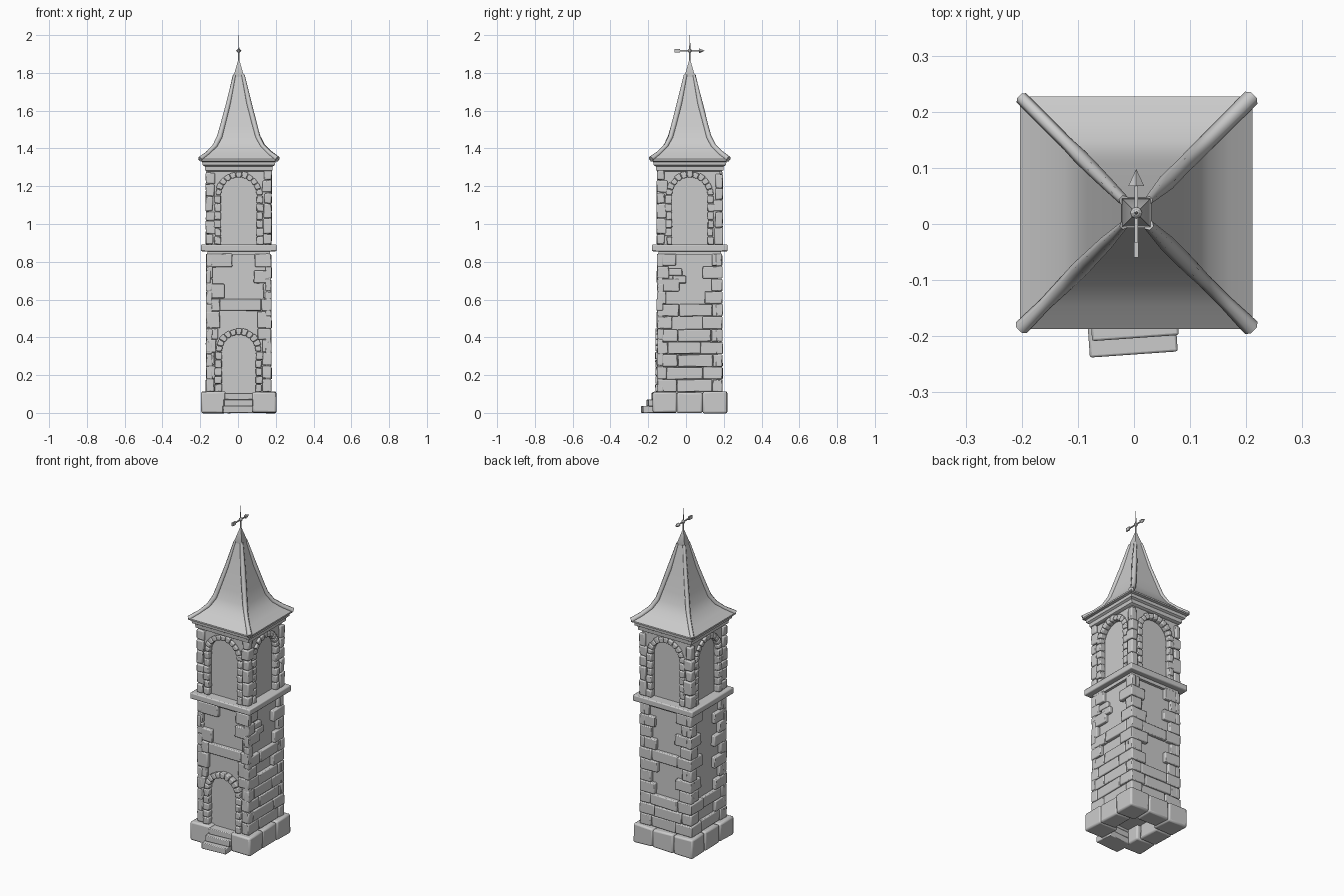
import bpy, bmesh, math, random
from mathutils import Matrix, Vector

if "Cube" in bpy.data.objects:
    bpy.data.objects.remove(bpy.data.objects["Cube"])

random.seed(4)
CX, CY = 0.004, 0.02
CORNERS = ((-1, -1), (1, -1), (1, 1), (-1, 1))
stone = bpy.data.materials.new("grey stone")
stone.diffuse_color = (0.6, 0.6, 0.6, 1)
stone.use_nodes = True
stone.node_tree.nodes["Principled BSDF"].inputs["Base Color"].default_value = stone.diffuse_color


def finish(bm, name, bevel=0.0, smooth=True):
    bmesh.ops.recalc_face_normals(bm, faces=bm.faces)
    me = bpy.data.meshes.new(name)
    bm.to_mesh(me)
    bm.free()
    ob = bpy.data.objects.new(name, me)
    bpy.context.collection.objects.link(ob)
    me.materials.append(stone)
    if bevel:
        m = ob.modifiers.new("worn edges", 'BEVEL')
        m.width, m.segments, m.limit_method = bevel, 2, 'ANGLE'
    if smooth:
        bpy.context.view_layer.objects.active = ob
        ob.select_set(True)
        bpy.ops.object.shade_smooth_by_angle(angle=math.radians(40))
        ob.select_set(False)
    return ob


def side(k):
    # Local frame of one wall: x along it, -y outwards
    return Matrix.Translation((CX, CY, 0)) @ Matrix.Rotation(k * math.pi / 2, 4, 'Z')


def block(bm, x0, x1, y0, y1, z0, z1, m=side(0), jit=0.0):
    for v in bmesh.ops.create_cube(bm, size=1)['verts']:
        p = Vector(((x0 + x1) / 2 + v.co.x * (x1 - x0), (y0 + y1) / 2 + v.co.y * (y1 - y0),
                    (z0 + z1) / 2 + v.co.z * (z1 - z0)))
        p += Vector([random.uniform(-jit, jit) for _ in range(3)])
        v.co = m @ p


def box_part(name, h, z0, z1, bevel=0.0):
    bm = bmesh.new()
    block(bm, -h, h, -h, h, z0, z1)
    return finish(bm, name, bevel)


def loft(name, rings):
    # Square rings (half width, height) joined into a closed body
    bm = bmesh.new()
    prev = None
    for h, z in rings:
        cur = [bm.verts.new((CX + sx * h, CY + sy * h, z)) for sx, sy in CORNERS]
        if prev:
            for i in range(4):
                j = (i + 1) % 4
                bm.faces.new((prev[i], prev[j], cur[j], cur[i]))
        else:
            bm.faces.new(cur[::-1])
        prev = cur
    bm.faces.new(prev)
    return finish(bm, name)


def arch_ring(bm, m, r0, r1, zbase, zspring, y0, y1, jambs, wedges):
    # Stones around an arched opening
    dz = (zspring - zbase) / jambs
    for s in (-1, 1):
        for i in range(jambs):
            a, b = sorted((s * r0, s * (r1 + random.uniform(-0.004, 0.008))))
            block(bm, a, b, y0, y1, zbase + i * dz, zbase + (i + 1) * dz - 0.003, m, 0.002)
    for i in range(wedges):
        a0, a1 = math.pi * (i + 0.04) / wedges, math.pi * (i + 0.96) / wedges
        ro = r1 + random.uniform(-0.003, 0.004)
        q = [(math.cos(a) * r, zspring + math.sin(a) * r)
             for r, a in ((r0, a0), (ro, a0), (ro, a1), (r0, a1))]
        vs = [[bm.verts.new(m @ Vector((x, y, z))) for x, z in q] for y in (y0, y1)]
        bm.faces.new(vs[0])
        bm.faces.new(vs[1][::-1])
        for j in range(4):
            n = (j + 1) % 4
            bm.faces.new((vs[0][j], vs[0][n], vs[1][n], vs[1][j]))


# Plinth: ring of big blocks, with a gap at the front for the steps
bm = bmesh.new()
for k in range(4):
    block(bm, -0.198, -0.07, -0.198, -0.07, 0, 0.112, side(k), 0.003)
    if k:
        block(bm, -0.068, 0.068, -0.196, -0.09, 0, 0.11, side(k), 0.003)
finish(bm, "plinth_blocks", 0.01)

# Entrance steps
bm = bmesh.new()
turn = Matrix.Rotation(math.radians(4), 4, 'Z')
for i, front in enumerate((-0.232, -0.203, -0.178)):
    block(bm, -0.095 + i * .006, 0.062 + i * .004, front, -0.12, i * .035, i * .035 + .036, turn)
finish(bm, "entrance_steps", 0.004)

# Plain inner walls
box_part("shaft_core", 0.15, 0.085, 0.87)
box_part("belfry_core", 0.14, 0.87, 1.31)

# Shaft masonry: corner stones on every course, full courses where the gap is filled
W = 0.172


def course(bm, k, z0, z1, left, right, full):
    spans = [(-W, left), (right, W)]
    if full:
        spans.append((left + .002, right - .002))
    for a, b in spans:
        block(bm, a, b, -W - random.uniform(-0.003, 0.003), -0.14, z0, z1 - .003, side(k), 0.002)


bm = bmesh.new()
for i in range(4):
    course(bm, 0, .112 + i * .07, .182 + i * .07, -.13 + .01 * (i % 2), .125, False)
for z0, z1, left, right in ((.39, .45, -.11, .1), (.45, .54, -.1, .1), (.54, .607, -.1, .12),
                            (.607, .687, -.075, .13), (.687, .757, -.15, .08),
                            (.772, .845, -.035, .085)):
    course(bm, 0, z0, z1, left, right, z0 == .54)
full_courses = {1: (0, 1, 2, 3, 4, 6), 2: (0, 1, 2, 6), 3: (0, 2)}
for k, full in full_courses.items():
    step = (.845 - .112) / 11
    for i in range(11):
        wide = (i + k) % 2
        course(bm, k, .112 + i * step, .112 + (i + 1) * step,
               -random.uniform(.05, .08) if wide else -random.uniform(.09, .13),
               random.uniform(.09, .13) if wide else random.uniform(.05, .08), i in full)
# Odd stones left showing on the right wall
block(bm, -.115, -.04, -.17, -.14, .727, .765, side(1), .002)
block(bm, -.09, -.02, -.17, -.14, .685, .725, side(1), .002)
finish(bm, "shaft_stones", 0.005)

# Doorway arch
bm = bmesh.new()
arch_ring(bm, side(0), 0.089, 0.122, 0.112, 0.325, -0.182, -0.14, 5, 11)
finish(bm, "door_arch", 0.005)

# Ledge between shaft and belfry
box_part("lower_ledge", 0.166, 0.835, 0.86)
box_part("belfry_ledge", 0.2, 0.855, 0.892, 0.006)

# Belfry walls with arched openings
bm = bmesh.new()
for k in range(4):
    m = side(k)
    r, zs = 0.096, 1.153
    pts = [(-.16, .89), (-r, .89)]
    pts += [(-math.cos(math.pi * i / 14) * r, zs + math.sin(math.pi * i / 14) * r) for i in range(15)]
    pts += [(r, .89), (.16, .89), (.16, 1.3), (-.16, 1.3)]
    f = bm.faces.new([bm.verts.new(m @ Vector((x, -0.16, z))) for x, z in pts])
    ext = bmesh.ops.extrude_face_region(bm, geom=[f], use_keep_orig=True)['geom']
    inward = m.to_3x3() @ Vector((0, 0.03, 0))
    bmesh.ops.translate(bm, vec=inward, verts=[g for g in ext if isinstance(g, bmesh.types.BMVert)])
finish(bm, "belfry_walls")

bm = bmesh.new()
for k in range(4):
    arch_ring(bm, side(k), 0.094, 0.125, 0.892, 1.153, -0.174, -0.14, 6, 11)
finish(bm, "belfry_arches", 0.005)

# Belfry corner stones, varying in width
bm = bmesh.new()
for k in range(4):
    z = 0.892
    while z < 1.26:
        h = min(random.uniform(0.05, 0.09), 1.285 - z)
        a, b = random.uniform(.118, .138), random.uniform(.118, .138)
        block(bm, -.174, -a, -.174, -b, z, z + h - .003, side(k), 0.003)
        z += h
finish(bm, "belfry_corner_stones", 0.006)

# Cornice and concave roof
loft("cornice", [(.168, 1.278), (.178, 1.284), (.18, 1.305), (.192, 1.312), (.194, 1.332)])
slope = [(.207, 1.343), (.165, 1.375), (.128, 1.412), (.103, 1.46), (.087, 1.52), (.056, 1.64), (.024, 1.79)]
loft("roof", [(.19, 1.328), (.207, 1.334)] + slope)

# Rough ridge strips along the four roof corners
for n, (sx, sy) in enumerate(CORNERS):
    cu = bpy.data.curves.new("roof_ridge", 'CURVE')
    cu.dimensions, cu.bevel_depth, cu.bevel_resolution, cu.use_fill_caps = '3D', 0.015, 1, True
    sp = cu.splines.new('POLY')
    sp.points.add(len(slope) - 1)
    for p, (h, z) in zip(sp.points, slope):
        p.co = (CX + sx * (h - .002), CY + sy * (h - .002), z, 1)
        p.radius = random.uniform(0.75, 1.05) * (0.65 if z > 1.7 else 1)
    cu.materials.append(stone)
    bpy.context.collection.objects.link(bpy.data.objects.new("roof_ridge_%d" % n, cu))

# Spire cap
loft("spire_cap", [(.024, 1.778), (.027, 1.785), (.004, 1.865)])

# Weather vane: pole, hub, arrow shaft, tail and head
bm = bmesh.new()
V = side(0)
bmesh.ops.create_cone(bm, segments=6, radius1=.005, radius2=.0015, depth=.15, cap_ends=True,
                      matrix=V @ Matrix.Translation((0, 0, 1.925)))
bmesh.ops.create_uvsphere(bm, u_segments=8, v_segments=6, radius=.011,
                          matrix=V @ Matrix.Translation((0, 0, 1.917)))
block(bm, -.003, .003, -.075, .06, 1.914, 1.92, V)
block(bm, -.004, .004, -.08, -.052, 1.907, 1.927, V)
bmesh.ops.create_cone(bm, segments=4, radius1=.014, radius2=0, depth=.03, cap_ends=True,
                      matrix=V @ Matrix.Translation((0, .063, 1.917)) @ Matrix.Rotation(-math.pi / 2, 4, 'X'))
finish(bm, "weather_vane", smooth=False)
